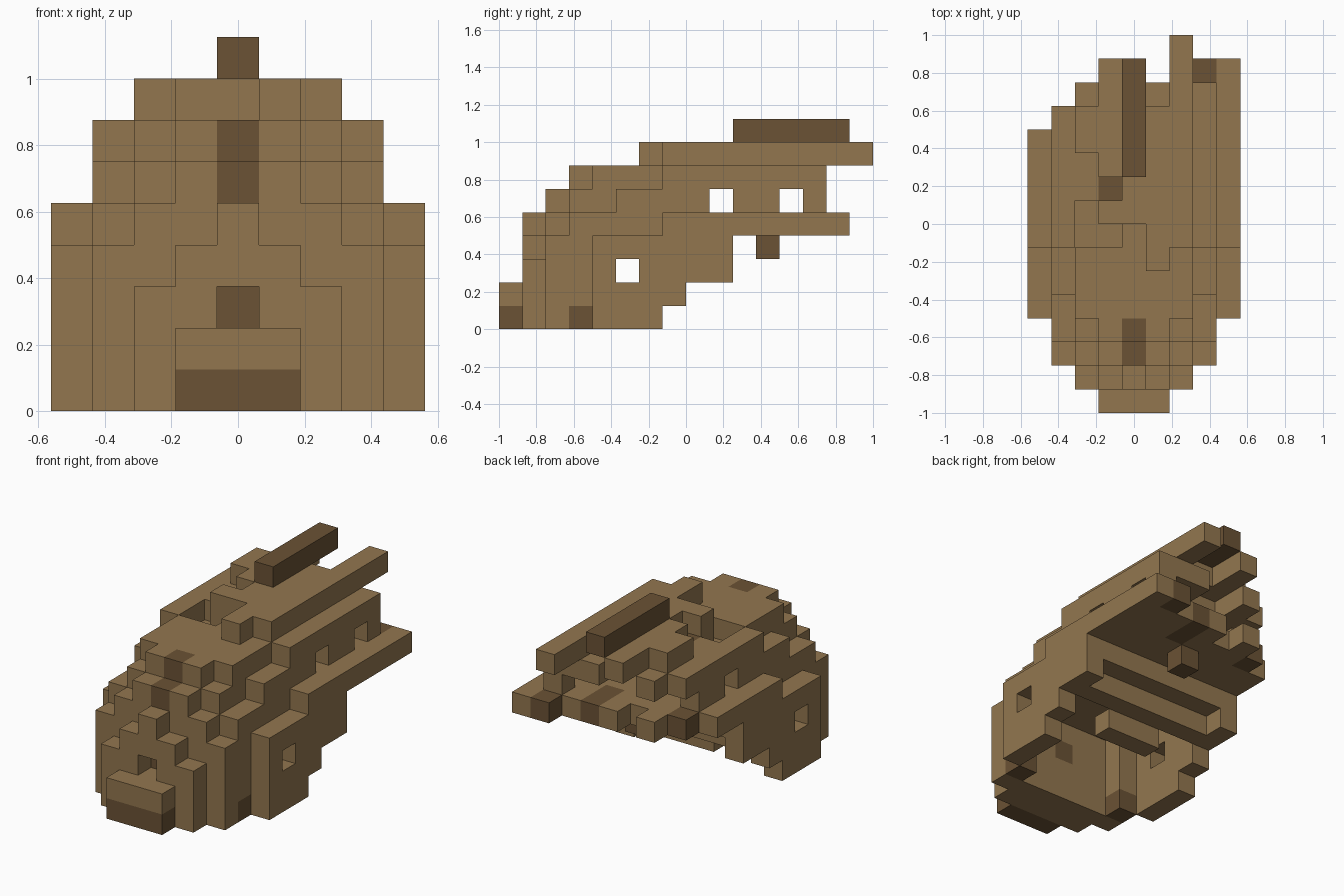
import bpy
import bmesh
from mathutils import Vector

cube = bpy.data.objects.get("Cube")
if cube:
    bpy.data.objects.remove(cube, do_unlink=True)

S = 0.125  # block size


def material(name, rgb):
    m = bpy.data.materials.new(name)
    m.use_nodes = True
    m.diffuse_color = (*rgb, 1)
    m.node_tree.nodes["Principled BSDF"].inputs["Base Color"].default_value = (*rgb, 1)
    return m


mats = [material("light brown", (0.29, 0.183, 0.078)),
        material("dark brown", (0.145, 0.085, 0.035))]
LIGHT, DARK = 0, 1
cells = {}  # block position -> (part, colour)


def fill(part, xs, ys, zs, colour=LIGHT):
    """Fill an inclusive range of blocks; x is counted from the middle."""
    for x in range(xs[0], xs[1] + 1):
        for y in range(ys[0], ys[1] + 1):
            for z in range(zs[0], zs[1] + 1):
                cells[x, y, z] = (part, colour)


def carve(xs, ys, zs):
    for x in range(xs[0], xs[1] + 1):
        for y in range(ys[0], ys[1] + 1):
            for z in range(zs[0], zs[1] + 1):
                cells.pop((x, y, z), None)


# Front shell: stepped rows, each from a start row with a top level
steps = {0: [(0, 1), (1, 4), (2, 5), (3, 6)],
         1: [(0, 1), (1, 3), (2, 5), (3, 6)],
         2: [(1, 2), (2, 4), (3, 5), (4, 6)],
         3: [(2, 3), (3, 4), (5, 5), (7, 6)],
         4: [(4, 3), (7, 4)]}
for d, rows in steps.items():
    for start, top in rows:
        for y in range(start, 9):
            wall = y <= 2 or d == 4 or (d == 3 and y == 3)
            for x in {-d, d}:
                for z in range(9):
                    cells.pop((x, y, z), None) if z > top else None
                fill("front_shell", (x, x), (y, y), (0 if wall else 4, top))

# Side walls rise towards the back
for x in (-4, 4):
    carve((x, x), (7, 7), (0, 0))
    carve((x, x), (8, 8), (0, 1))
    fill("side_wall", (x, x), (9, 9), (2, 4))

# Middle layer with uneven ends
for x, end in zip(range(-4, 5), (11, 12, 13, 12, 13, 13, 13, 14, 14)):
    fill("middle_layer", (x, x), (9, end), (4, 4))
for x, y in ((-3, 12), (3, 14), (1, 12), (1, 13)):
    fill("middle_layer", (x, x), (y, y), (4, 4), DARK)
fill("hanging_block", (0, 0), (11, 11), (3, 3), DARK)

# Lower back bars
fill("back_bars", (-3, 3), (9, 9), (3, 3))
fill("back_bars", (-3, 3), (8, 8), (2, 2))
fill("back_bars", (-1, 1), (7, 7), (1, 1))

# Upper side walls
for x, end in ((-3, 12), (3, 13)):
    fill("upper_side", (x, x), (9, end), (5, 6))

# Roof and its top strands
for x, end in zip(range(-2, 3), (13, 11, 11, 13, 13)):
    fill("roof", (x, x), (9, end), (6, 6))
for x, start, end in ((-2, 11, 12), (-1, 8, 14), (0, 8, 12), (1, 6, 12), (2, 7, 15)):
    fill("top_strands", (x, x), (start, end), (7, 7))
fill("crest", (0, 0), (10, 14), (8, 8), DARK)

# Hollows and openings
carve((-2, -2), (7, 8), (6, 6))
carve((-1, -1), (7, 7), (6, 6))
carve((-1, -1), (9, 9), (7, 7))
fill("roof", (-1, -1), (9, 9), (6, 6), DARK)
carve((-4, 4), (5, 5), (2, 2))
for y in (9, 12):
    carve((-4, 4), (y, y), (5, 5))
carve((0, 0), (1, 1), (2, 2))

# Dark spots on the front shell
for x, y, z in ((0, 2, 2), (0, 2, 5), (0, 3, 6), (-3, 3, 0), (3, 3, 0),
                (-1, 0, 0), (0, 0, 0), (1, 0, 0)):
    fill("front_shell", (x, x), (y, y), (z, z), DARK)

# One mesh per part, from the exposed block faces only
for part in sorted({p for p, _ in cells.values()}):
    bm = bmesh.new()
    for pos, (owner, colour) in cells.items():
        if owner != part:
            continue
        centre = Vector((pos[0], pos[1] - 7.5, pos[2] + 0.5))
        for axis in range(3):
            for sign in (-1, 1):
                n = Vector((0, 0, 0))
                n[axis] = sign
                if tuple(int(a + b) for a, b in zip(pos, n)) in cells:
                    continue
                u = Vector((0, 0, 0))
                u[(axis + 1) % 3] = 0.5
                v = n.cross(u)
                mid = centre + n / 2
                corners = (mid - u - v, mid + u - v, mid + u + v, mid - u + v)
                face = bm.faces.new([bm.verts.new(c * S) for c in corners])
                face.material_index = colour
    bmesh.ops.remove_doubles(bm, verts=bm.verts, dist=0.001)
    mesh = bpy.data.meshes.new(part)
    bm.to_mesh(mesh)
    bm.free()
    for m in mats:
        mesh.materials.append(m)
    bpy.context.collection.objects.link(bpy.data.objects.new(part, mesh))
